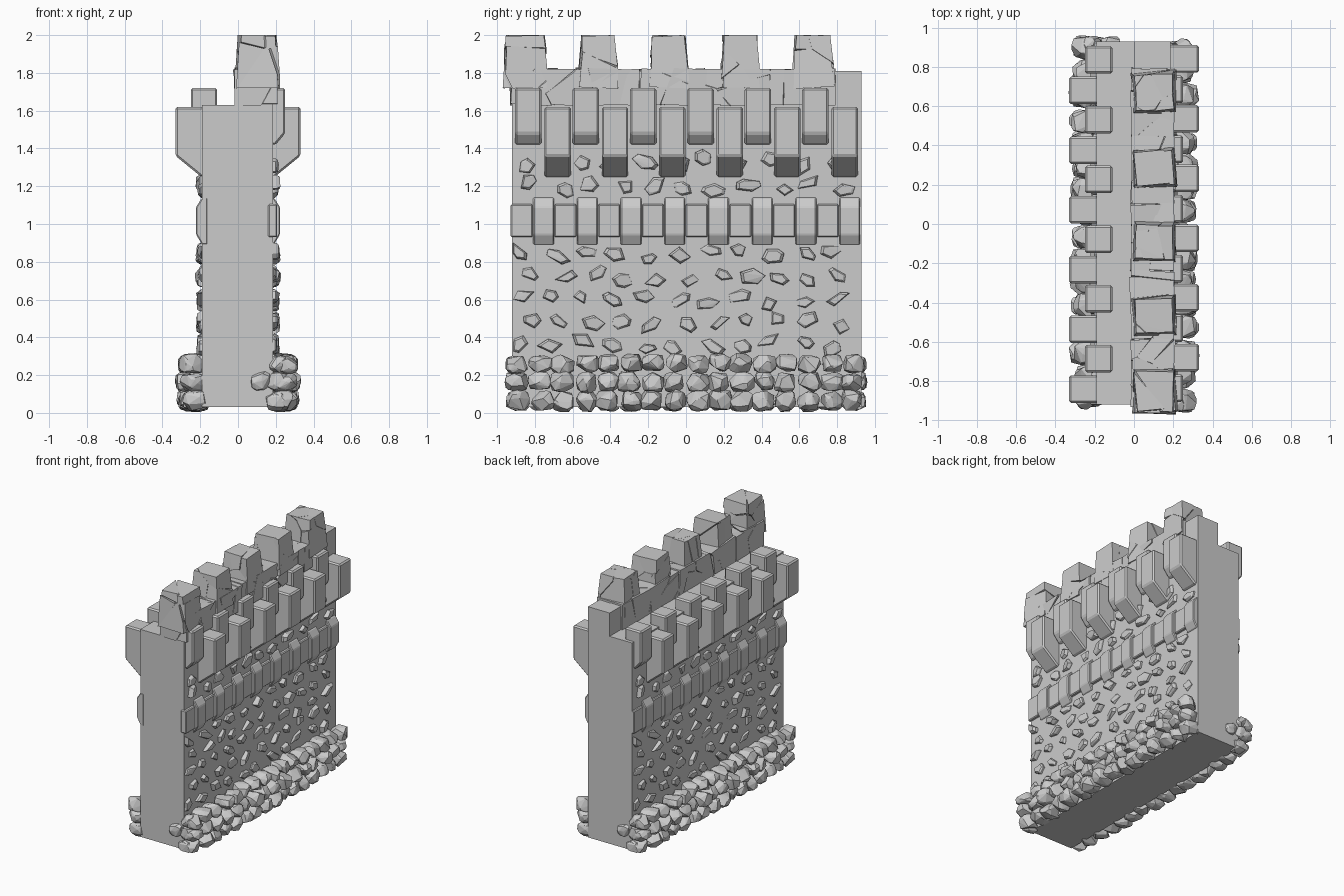
import bpy, bmesh, math, random
from mathutils import Vector, Matrix

if "Cube" in bpy.data.objects:
    bpy.data.objects.remove(bpy.data.objects["Cube"])

R = random.Random(7)
U = R.uniform


def finish(bm, name, both=False, bevel=0.0):
    """Turn a bmesh into an object; optionally add the half-turn copy for the other face."""
    bmesh.ops.dissolve_limit(bm, angle_limit=0.02, verts=bm.verts, edges=bm.edges)
    bmesh.ops.recalc_face_normals(bm, faces=bm.faces)
    me = bpy.data.meshes.new(name)
    bm.to_mesh(me)
    bm.free()
    for i in range(2 if both else 1):
        ob = bpy.data.objects.new(name + ("_left" if i else "_right" if both else ""), me)
        ob.rotation_euler.z = math.pi * i
        bpy.context.collection.objects.link(ob)
        if bevel:
            mod = ob.modifiers.new("edge_bevel", 'BEVEL')
            mod.width, mod.segments = bevel, 1


def hull(bm, pts):
    """Add one convex chunk around the points."""
    r = bmesh.ops.convex_hull(bm, input=[bm.verts.new(p) for p in pts])
    bad = [v for v in r['geom_interior'] if isinstance(v, bmesh.types.BMVert)]
    bmesh.ops.delete(bm, geom=bad, context='VERTS')


def prism(bm, profile, y0, y1):
    """Extrude an x-z profile along y."""
    a, b = ([bm.verts.new((x, y, z)) for x, z in profile] for y in (y0, y1))
    bm.faces.new(a)
    bm.faces.new(b[::-1])
    n = len(a)
    for i in range(n):
        bm.faces.new((a[i], b[i], b[(i + 1) % n], a[(i + 1) % n]))


def rock(bm, c, size, n=34):
    """Rounded boxy boulder with flat facets."""
    pts = []
    for _ in range(n):
        d = Vector((R.gauss(0, 1), R.gauss(0, 1), R.gauss(0, 1))).normalized()
        d /= sum(abs(k) ** 3.5 for k in d) ** (1 / 3.5)
        pts.append(Vector(c) + Vector(d[i] * size[i] * U(.9, 1.03) for i in range(3)))
    hull(bm, pts)


def fracture(bm, lo, hi, n, taper=1.0, turn=0.0):
    """Break a box into n angular chunks, each slightly loosened."""
    lo, hi = Vector(lo), Vector(hi)
    mid, size = (lo + hi) / 2, hi - lo
    seeds = [Vector(U(lo[i], hi[i]) for i in range(3)) for _ in range(n)]
    rot = Matrix.Rotation(turn, 3, 'Z')
    for s in seeds:
        t = bmesh.new()
        bmesh.ops.create_cube(t, size=1, matrix=Matrix.Translation(mid) @ Matrix.Diagonal((*size, 1)))
        for o in seeds:
            if o is s or not t.verts:
                continue
            bmesh.ops.bisect_plane(t, geom=t.verts[:] + t.edges[:] + t.faces[:], dist=1e-6,
                                   plane_co=(s + o) / 2, plane_no=o - s, clear_outer=True)
            bmesh.ops.holes_fill(t, edges=t.edges[:])
        pts = [v.co.copy() for v in t.verts]
        t.free()
        if len(pts) < 4:
            continue
        c = sum(pts, Vector()) / len(pts)
        spin = Matrix.Rotation(U(-.07, .07), 3, 'Z') @ Matrix.Rotation(U(-.06, .06), 3, 'X')
        k = U(.97, 1.04)
        out = []
        for p in pts:
            p = c + spin @ (p - c) * k
            f = 1 + (taper - 1) * (p.z - lo.z) / size.z
            q = rot @ Vector(((p.x - mid.x) * f, (p.y - mid.y) * f, 0))
            out.append((mid.x + q.x, mid.y + q.y, min(p.z, 2.0)))
        hull(bm, out)


# Wall core with raised parapet step
bm = bmesh.new()
prism(bm, [(-.19, .03), (.185, .03), (.185, 1.81), (0, 1.81), (0, 1.63), (-.19, 1.63)], -.92, .93)
finish(bm, "wall_core")

# Two staggered rows of corbel blocks
bm = bmesh.new()
for i in range(6):
    y = -.68 + .304 * i
    prism(bm, [(.17, 1.25), (.195, 1.25), (.33, 1.36), (.33, 1.62), (.17, 1.62)], y - .07, y + .07)
finish(bm, "lower_corbels", True, .01)
bm = bmesh.new()
for i in range(6):
    y = -.835 + .304 * i
    prism(bm, [(.11, 1.42), (.20, 1.42), (.25, 1.48), (.25, 1.72), (.11, 1.72)], y - .07, y + .07)
finish(bm, "upper_corbels", True, .01)

# Belt course: alternating wide and tall slabs
bm = bmesh.new()
for i in range(8):
    y = -.87 + .2315 * i
    prism(bm, [(.16, .93), (.207, .93), (.207, 1.105), (.16, 1.105)], y - .058, y + .058)
    y += .116
    prism(bm, [(.16, .89), (.19, .89), (.222, .945), (.222, 1.09), (.19, 1.14), (.16, 1.14)],
          y - .055, y + .055)
finish(bm, "belt_course", True, .006)

# Boulder footing in three courses, wrapping slightly round one corner
bm = bmesh.new()
for z, h, x in ((.063, .058, .24), (.163, .055, .248), (.258, .052, .238)):
    for i in range(16):
        y = -.885 + .118 * i + U(-.012, .012)
        rock(bm, (x + U(-.018, .012), y, z + U(-.004, .008)), (U(.068, .08), U(.055, .066), h * U(.9, 1.05)))
for x, z in ((.20, .06), (.12, .17), (.21, .17), (.22, .25)):
    rock(bm, (x, -.91, z), (.055, .048, .052))
for v in bm.verts:
    v.co.z = max(v.co.z, 0)
finish(bm, "footing_boulders", True)

# Angular stones set into the wall face
bm = bmesh.new()
for row, z in enumerate((.36, .48, .60, .72, .84, 1.20, 1.33)):
    for i in range(11):
        y = -.85 + .165 * i + (.03 if row % 2 else -.02) + U(-.03, .03)
        cz, a, b, t = z + U(-.025, .025), U(.045, .075), U(.028, .046), U(-.7, .7)
        n, ph, top = R.choice((4, 5, 5, 6)), U(0, 6), U(.20, .218)
        tilt, pts = U(-.2, .2), []
        for k in range(n):
            an = ph + (k + U(-.25, .25)) * math.tau / n
            p, q = a * math.cos(an), b * math.sin(an)
            p, q = p * math.cos(t) - q * math.sin(t), p * math.sin(t) + q * math.cos(t)
            p = max(-.915, min(.915, y + p)) - y
            pts += [(.175, y + p, cz + q), (top - .012, y + p * .97, cz + q * .97),
                    (top + tilt * p, y + p * .72, cz + q * .72)]
        hull(bm, pts)
finish(bm, "face_stones", True)

# Rubble parapet and five ragged merlons
bm = bmesh.new()
for i in range(5):
    y0 = -.93 + .344 * i
    fracture(bm, (-.015, y0, 1.63), (.205, y0 + .344, 1.82), 6)
finish(bm, "rubble_parapet")
bm = bmesh.new()
for y, w in ((-.85, .235), (-.465, .205), (-.09, .21), (.285, .2), (.67, .22)):
    fracture(bm, (-.01, y - w / 2, 1.72), (.215, y + w / 2, 2.0), 6, .84, U(-.1, .1))
finish(bm, "merlons")
